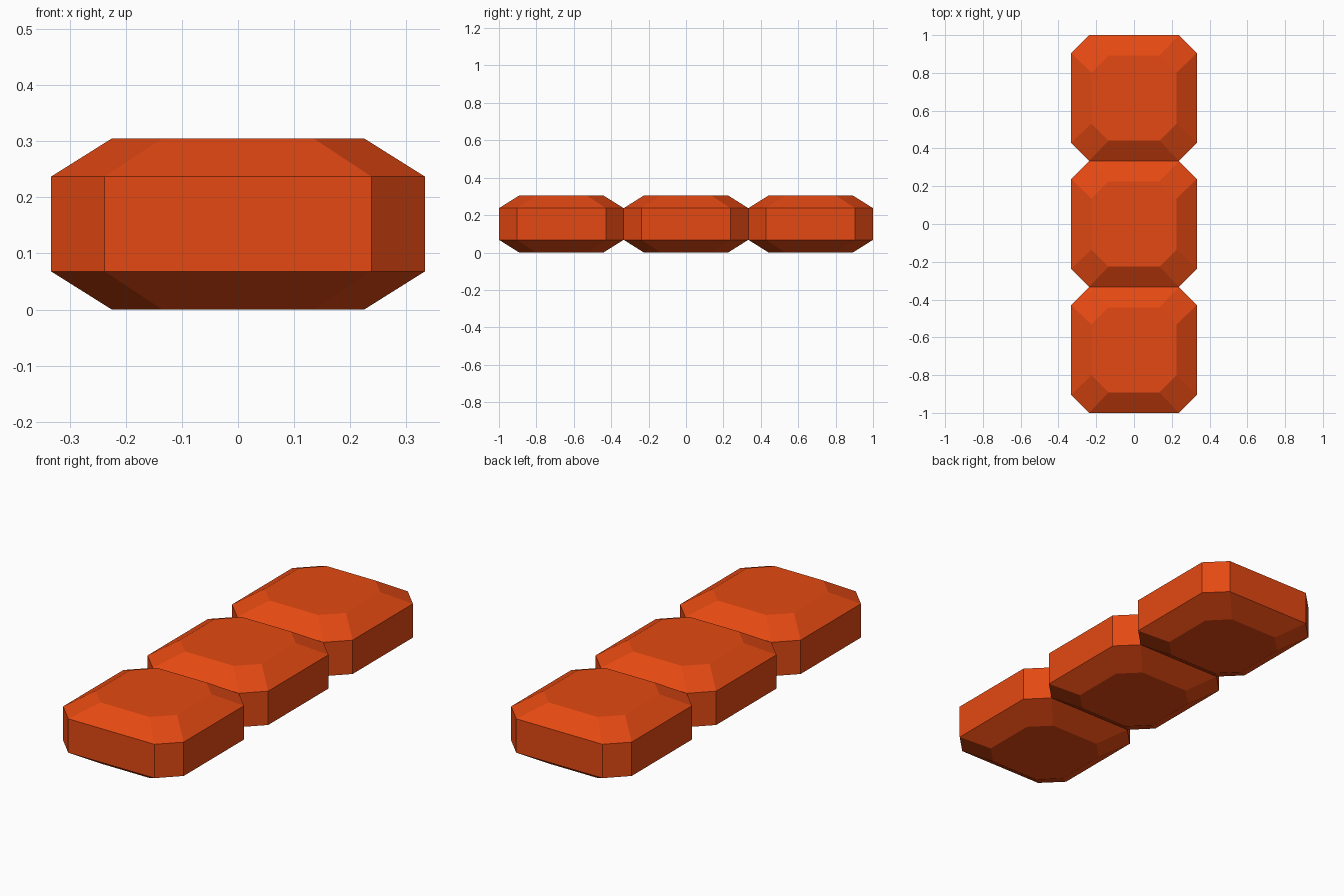
import bpy
import bmesh

default_cube = bpy.data.objects.get("Cube")
if default_cube:
    bpy.data.objects.remove(default_cube)

# Single flat colour
COLOUR = (0.78, 0.066, 0.006, 1.0)
orange = bpy.data.materials.new("burnt_orange")
orange.use_nodes = True
orange.diffuse_color = COLOUR
orange.node_tree.nodes["Principled BSDF"].inputs["Base Color"].default_value = COLOUR

# Block measurements: half width and where its corners are cut
PITCH = 2 / 3
OUTER, OUTER_CUT = PITCH / 2, 0.238
INNER, INNER_CUT = 0.225, 0.135
HEIGHT, SLOPE = 0.305, 0.068


def octagon(bm, half, cut, z):
    """Ring of a square with cut corners, counter-clockwise."""
    ring = []
    x, y, u, v = half, cut, cut, half
    for _ in range(4):
        ring += [bm.verts.new((x, y, z)), bm.verts.new((u, v, z))]
        x, y, u, v = -y, x, -v, u
    return ring


def faceted_block(name, y):
    bm = bmesh.new()
    rings = [
        octagon(bm, INNER, INNER_CUT, 0),
        octagon(bm, OUTER, OUTER_CUT, SLOPE),
        octagon(bm, OUTER, OUTER_CUT, HEIGHT - SLOPE),
        octagon(bm, INNER, INNER_CUT, HEIGHT),
    ]
    # Flat base and top, joined by sloped and upright bands
    bm.faces.new(rings[0])
    bm.faces.new(rings[-1])
    for low, high in zip(rings, rings[1:]):
        for i in range(8):
            j = (i + 1) % 8
            bm.faces.new((low[i], low[j], high[j], high[i]))
    bmesh.ops.recalc_face_normals(bm, faces=bm.faces)
    mesh = bpy.data.meshes.new(name)
    bm.to_mesh(mesh)
    bm.free()
    mesh.materials.append(orange)
    block = bpy.data.objects.new(name, mesh)
    block.location.y = y
    bpy.context.collection.objects.link(block)


# Row of three touching blocks
for step, name in enumerate(("front_block", "middle_block", "back_block")):
    faceted_block(name, (step - 1) * PITCH)
